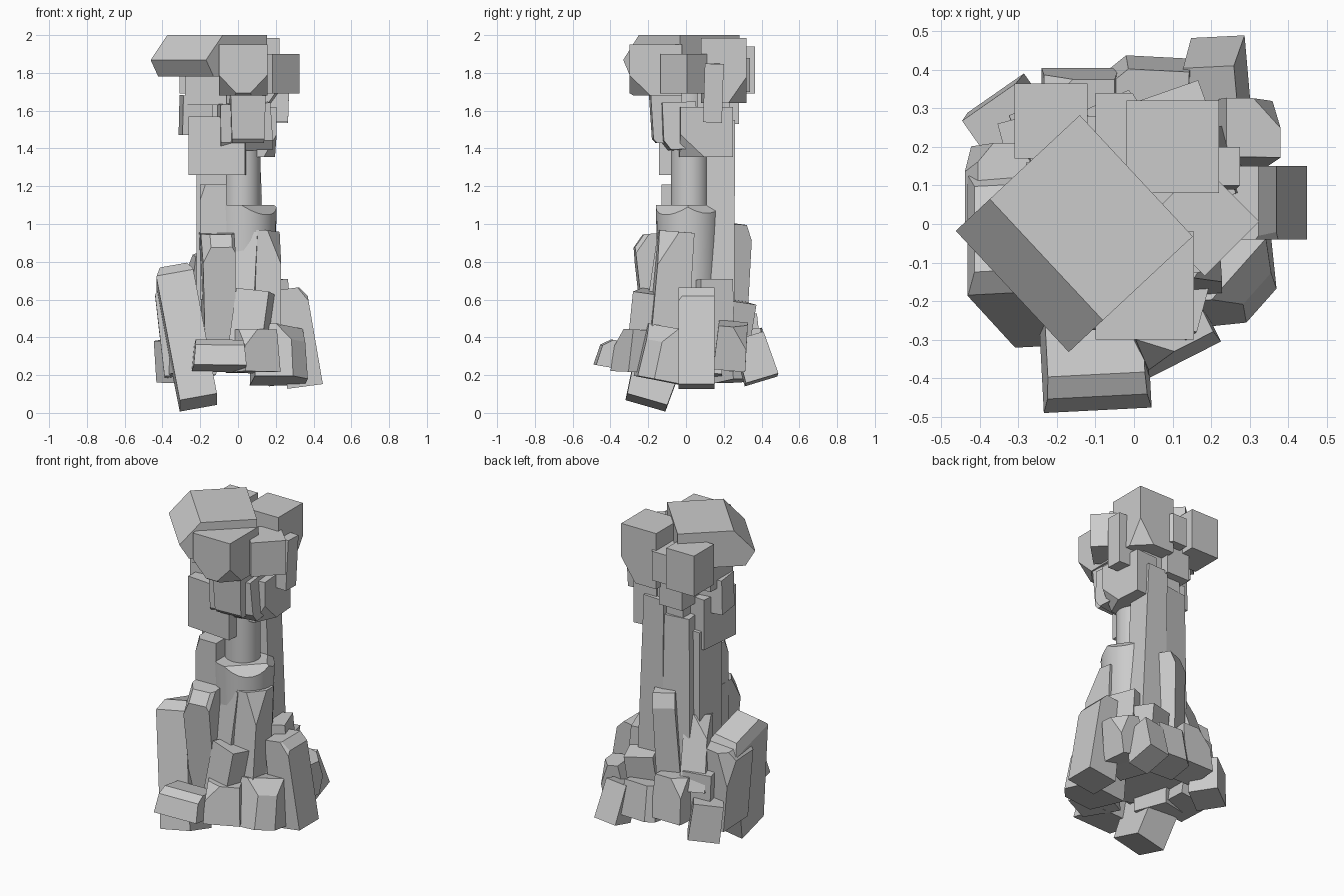
import bpy, bmesh, math
from mathutils import Vector, Matrix


def cut(bm, point, normal):
    """Slice off everything on the normal side and cap the opening."""
    r = bmesh.ops.bisect_plane(bm, geom=bm.verts[:] + bm.edges[:] + bm.faces[:], dist=1e-5,
                               plane_co=point, plane_no=normal, clear_outer=True)
    edges = [e for e in r['geom_cut'] if isinstance(e, bmesh.types.BMEdge)]
    if edges:
        bmesh.ops.edgeloop_fill(bm, edges=edges)


def finish(bm, name):
    bmesh.ops.recalc_face_normals(bm, faces=bm.faces[:])
    me = bpy.data.meshes.new(name)
    bm.to_mesh(me)
    bm.free()
    ob = bpy.data.objects.new(name, me)
    bpy.context.collection.objects.link(ob)
    return ob


def block(name, a, b, w, d, yaw=0, taper=(1, 1), cuts=()):
    """Rock from bottom centre a to top centre b; cuts = (nx, ny, nz, t) in unit-cube space."""
    bm = bmesh.new()
    bmesh.ops.create_cube(bm, size=2)
    for nx, ny, nz, t in cuts:
        n = Vector((nx, ny, nz))
        cut(bm, n * t / n.length_squared, n)
    a, b = Vector(a), Vector(b)
    zax = (b - a).normalized()
    xax = Vector((math.cos(math.radians(yaw)), math.sin(math.radians(yaw)), 0))
    xax = (xax - zax * xax.dot(zax)).normalized()
    yax = zax.cross(xax)
    for v in bm.verts:
        k = (v.co.z + 1) / 2
        sx, sy = 1 + (taper[0] - 1) * k, 1 + (taper[1] - 1) * k
        v.co = a + (b - a) * k + xax * (v.co.x * w / 2 * sx) + yax * (v.co.y * d / 2 * sy)
    finish(bm, name)


def box(name, x, y, z, cuts=()):
    """Upright rock from axis ranges."""
    cx, cy = sum(x) / 2, sum(y) / 2
    block(name, (cx, cy, z[0]), (cx, cy, z[1]), x[1] - x[0], y[1] - y[0], 0, (1, 1), cuts)


def column(name, c, r1, r2, z, slices=()):
    bm = bmesh.new()
    bmesh.ops.create_cone(bm, cap_ends=True, segments=28, radius1=r1, radius2=r2, depth=z[1] - z[0],
                          matrix=Matrix.Translation((c[0], c[1], (z[0] + z[1]) / 2)))
    for p, no in slices:
        cut(bm, p, no)
    ob = finish(bm, name)
    bpy.context.view_layer.objects.active = ob
    ob.select_set(True)
    bpy.ops.object.shade_smooth_by_angle(angle=math.radians(30))
    ob.select_set(False)


# Central round pillars
column("upper_pillar", (0.02, 0.02), 0.10, 0.10, (0.9, 1.8))
column("lower_pillar", (0.03, 0.015), 0.155, 0.175, (0.3, 1.1),
       [((0.11, -0.10, 1.08), (0.5, -0.5, 0.8)), ((0.15, 0.09, 1.09), (0.6, 0.4, 0.7))])

# Crown blocks
block("crown_slab", (-0.155, -0.025, 1.78), (-0.155, -0.025, 2.0), 0.43, 0.44, -47,
      cuts=[(0, -1, 0.46, 0.91), (0, -1, -0.31, 1.06)])
box("crown_back_cube", (-0.02, 0.22), (0.08, 0.32), (1.64, 1.985), [(1, 1, -1, 2.2), (1, -1, -1, 2.5)])
box("crown_front_cube", (-0.10, 0.155), (-0.30, -0.02), (1.68, 1.95),
    [(-1, -1, -1, 2.2), (1, -1, -1, 2.2), (0, -1, -1.5, 2.35)])
block("crown_right_cube", (0.18, 0.01, 1.69), (0.18, 0.01, 1.9), 0.2, 0.21, 45)
box("crown_rear_left_cube", (-0.31, -0.12), (0.17, 0.365), (1.69, 1.94))
box("crown_rear_block", (-0.10, 0.02), (0.15, 0.34), (1.70, 1.88), [(1, 1, 0, 1.6)])
box("crown_left_block", (-0.28, -0.06), (-0.06, 0.16), (1.63, 1.82))

# Neck chunks below the crown
block("neck_left_chunk", (-0.10, 0.01, 1.26), (-0.10, 0.01, 1.57), 0.30, 0.28, -5)
block("neck_left_fin", (-0.225, 0.03, 1.47), (-0.22, 0.03, 1.68), 0.16, 0.15, 8)
block("neck_front_chunk", (0.04, -0.04, 1.39), (0.03, -0.05, 1.64), 0.28, 0.18, 6, (0.95, 1), [(0, -1, -1, 1.6)])
block("neck_front_panel", (0.05, -0.10, 1.43), (0.05, -0.11, 1.70), 0.17, 0.15, 3, (1.1, 1.1), [(0, -1, -1.5, 2.25)])
block("neck_right_chunk", (0.12, 0.105, 1.355), (0.12, 0.105, 1.62), 0.15, 0.28, 4, (1, 1), [(1, -1, -1, 2.1)])
block("neck_right_fin", (0.19, 0.14, 1.54), (0.20, 0.15, 1.85), 0.15, 0.10, 0)
box("neck_back_chunk", (-0.17, -0.01), (0.08, 0.28), (1.53, 1.8))
box("neck_back_core", (-0.14, 0.12), (0.06, 0.23), (1.4, 1.75))

# Tall slabs behind the pillar
block("back_slab_right", (0.07, 0.18, 0.5), (0.04, 0.185, 1.55), 0.17, 0.15, 0, (0.8, 1))
block("back_slab_left", (-0.09, 0.17, 0.5), (-0.09, 0.16, 1.46), 0.18, 0.16, 8, (0.9, 1))
box("left_slab", (-0.22, -0.05), (-0.04, 0.18), (0.4, 1.37))
box("left_short_slab", (-0.20, -0.06), (-0.13, 0.06), (0.6, 1.21), [(-1, -1, 1.5, 3.1)])

# Leaning shards around the foot
block("shard_front_left", (-0.21, -0.21, 0.055), (-0.345, -0.01, 0.75), 0.20, 0.22, 0, (1, 1.5),
      [(-1, 0, 1.8, 2.5), (1, 0, 2, 2.75), (0, -1, 2, 2.7), (0, 1, 2, 2.7)])
block("shard_left", (-0.29, 0.07, 0.2), (-0.345, 0.09, 0.68), 0.2, 0.24, 0, (1, 1), [(-1, 1, 1, 2.2), (-1, 0, 2, 2.6)])
block("shard_front_tall", (-0.10, -0.10, 0.3), (-0.11, -0.145, 0.95), 0.16, 0.22, 4, (1.1, 1.25),
      [(-1, -1, 2, 3.1), (1, -1, 2, 3.4), (0, -1, 2, 2.6)])
block("shard_front_thin", (0.02, -0.15, 0.35), (0.055, -0.07, 0.95), 0.13, 0.16, -8, (0.9, 0.9), [(-1, -1, 2, 3.2)])
block("shard_front_right", (0.15, -0.10, 0.3), (0.155, -0.05, 0.96), 0.14, 0.2, 5, (0.95, 0.9), [(1, -1, 2, 2.9)])
block("shard_front_short", (0.06, -0.20, 0.35), (0.10, -0.17, 0.64), 0.18, 0.18, -15)
block("shard_right", (0.355, 0.055, 0.14), (0.285, 0.055, 0.66), 0.19, 0.19, 0, (0.8, 1),
      [(1, 0, 2.5, 3.0), (1, -1, 2, 3.4)])
block("shard_right_rear", (0.18, 0.14, 0.25), (0.14, 0.13, 0.70), 0.2, 0.18, 20)
block("shard_back", (-0.06, 0.22, 0.35), (-0.04, 0.265, 1.0), 0.14, 0.15, 25, (0.9, 0.9), [(0, 1, 2, 2.5)])
block("shard_back_left", (-0.23, 0.24, 0.42), (-0.18, 0.13, 0.84), 0.15, 0.15, 20, (0.9, 0.8), [(-1, 1, 2, 2.8)])

# Fallen rocks round the base
block("rock_front", (-0.10, -0.37, 0.235), (-0.10, -0.345, 0.38), 0.28, 0.23, 3, (0.9, 0.8), [(0, -1, 1, 1.5)])
block("rock_front_centre", (0.08, -0.25, 0.215), (0.08, -0.24, 0.44), 0.21, 0.23, 27, (0.9, 0.8), [(-1, -1, 1, 2.2)])
block("rock_front_right", (0.22, -0.13, 0.17), (0.215, -0.075, 0.45), 0.29, 0.27, 6, (0.9, 0.9),
      [(1, -1, 0, 1.4), (1, -1, 1, 1.8)])
block("rock_left_front", (-0.25, -0.06, 0.2), (-0.24, -0.04, 0.45), 0.22, 0.22, 15)
block("rock_back_right", (0.225, 0.40, 0.175), (0.20, 0.33, 0.40), 0.14, 0.18, 5, (0.95, 0.9))
block("rock_right_rear", (0.26, 0.23, 0.24), (0.31, 0.25, 0.47), 0.16, 0.17, 0, (0.9, 0.9), [(1, 1, 1, 2.0)])
block("rock_back", (0.04, 0.335, 0.23), (0.04, 0.31, 0.44), 0.22, 0.2, -3, (0.9, 0.9), [(-1, 1, 0, 1.6)])
block("rock_back_upper", (0.10, 0.24, 0.35), (0.11, 0.28, 0.59), 0.17, 0.14, 20)
block("rock_back_mid", (-0.14, 0.31, 0.26), (-0.14, 0.29, 0.52), 0.2, 0.19, 0, (0.9, 0.9), [(-1, 1, 1, 2.2)])
block("rock_back_left", (-0.31, 0.27, 0.17), (-0.33, 0.25, 0.39), 0.18, 0.17, 35, (0.95, 0.95))
block("rock_back_left_upper", (-0.24, 0.2, 0.3), (-0.25, 0.2, 0.55), 0.17, 0.17, 15)

# Rubble core joining everything
block("rubble_core", (0.0, 0.03, 0.28), (0.0, 0.03, 0.60), 0.46, 0.46, 20, (0.85, 0.85),
      [(1, 1, 0, 1.5), (-1, 1, 0, 1.5), (1, -1, 0, 1.5), (-1, -1, 0, 1.5)])
